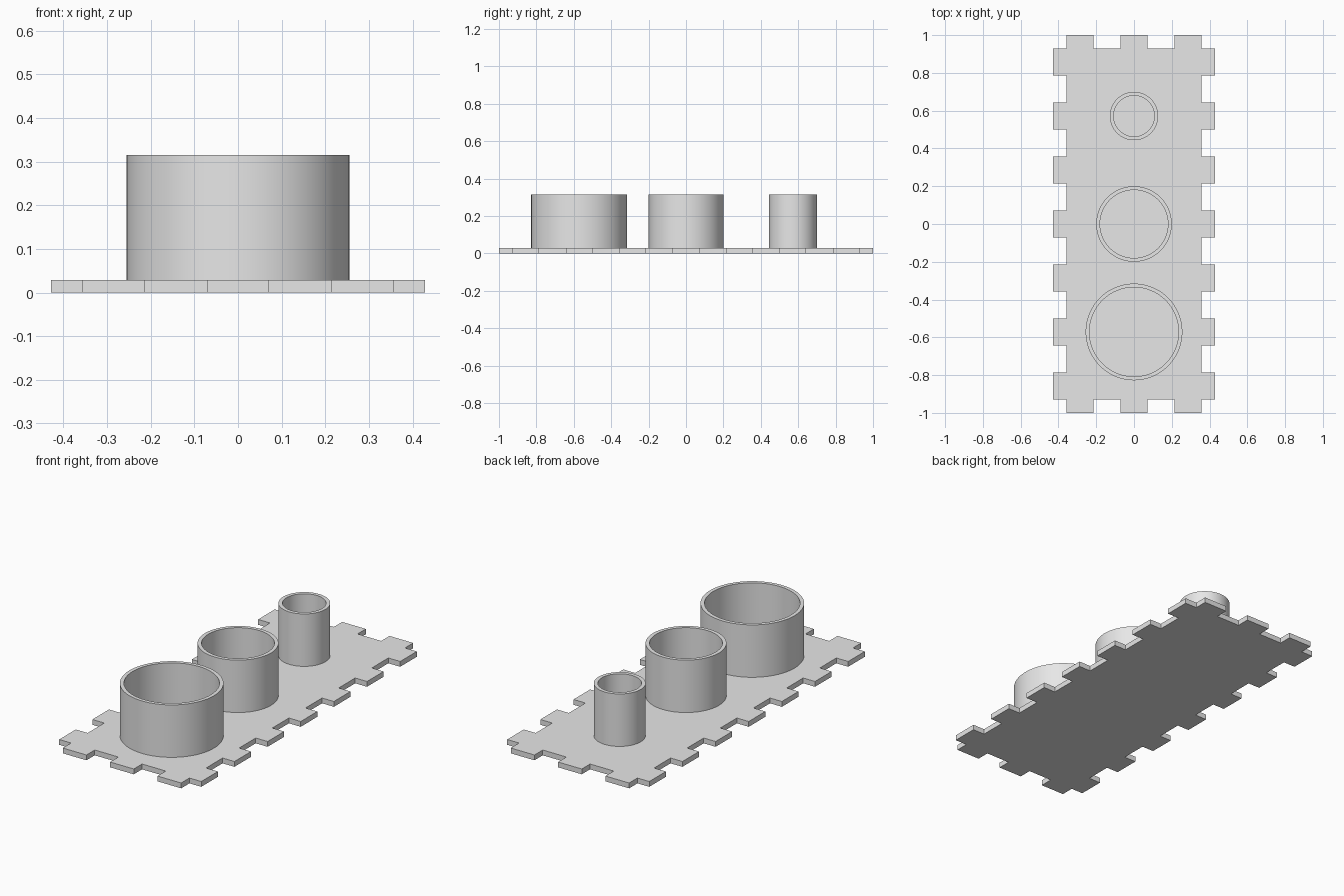
import bpy, bmesh
from math import radians
from mathutils import Matrix, Vector

cube = bpy.data.objects.get("Cube")
if cube:
    bpy.data.objects.remove(cube, do_unlink=True)

UNIT = 1 / 7            # width of one tab and of one gap
THICK = 0.029           # plate thickness
TOP = 0.315             # height of the cup rims
WALL = 0.02
SEGMENTS = 96

grey = bpy.data.materials.new("light_grey")
grey.use_nodes = True
grey.diffuse_color = (0.8, 0.8, 0.8, 1)
grey.node_tree.nodes["Principled BSDF"].inputs["Base Color"].default_value = (0.8, 0.8, 0.8, 1)


def finish(bm, name):
    bmesh.ops.recalc_face_normals(bm, faces=bm.faces)
    mesh = bpy.data.meshes.new(name)
    bm.to_mesh(mesh)
    bm.free()
    mesh.materials.append(grey)
    obj = bpy.data.objects.new(name, mesh)
    bpy.context.collection.objects.link(obj)
    return obj


def tabbed_edge(inner, tabs, turn):
    """One toothed side, drawn as the +x side and turned into place."""
    half = (2 * tabs - 1) * UNIT / 2
    outer = inner + UNIT / 2
    points = []
    for i in range(tabs):
        a = -half + 2 * i * UNIT
        b = a + UNIT
        points += [(inner, a), (outer, a), (outer, b), (inner, b)]
    points.pop()        # the next side starts at this corner
    rot = Matrix.Rotation(radians(turn), 3, "Z")
    return [rot @ Vector((x, y, 0)) for x, y in points]


# Base plate with interlocking tabs all round
bm = bmesh.new()
outline = []
for turn in (0, 90, 180, 270):
    along_side = turn % 180 == 0
    inner = (5 if along_side else 13) * UNIT / 2
    outline += tabbed_edge(inner, 7 if along_side else 3, turn)
base = bm.faces.new([bm.verts.new(p) for p in outline])
raised = bmesh.ops.extrude_face_region(bm, geom=[base])["geom"]
bmesh.ops.translate(bm, vec=(0, 0, THICK),
                    verts=[v for v in raised if isinstance(v, bmesh.types.BMVert)])
finish(bm, "base_plate")


# Open round cups, rooted inside the plate
def cup(name, y, radius):
    bm = bmesh.new()
    low = THICK / 2
    profile = [(radius, low), (radius, TOP), (radius - WALL, TOP), (radius - WALL, low)]
    verts = [bm.verts.new((r, 0, z)) for r, z in profile]
    edges = [bm.edges.new((verts[i], verts[(i + 1) % 4])) for i in range(4)]
    bmesh.ops.spin(bm, geom=verts + edges, cent=(0, 0, 0), axis=(0, 0, 1),
                   angle=radians(360), steps=SEGMENTS, use_merge=True)
    bmesh.ops.remove_doubles(bm, verts=bm.verts, dist=0.0001)
    obj = finish(bm, name)
    obj.location.y = y
    bpy.ops.object.select_all(action="DESELECT")
    obj.select_set(True)
    bpy.context.view_layer.objects.active = obj
    bpy.ops.object.shade_smooth_by_angle(angle=radians(30))


for name, y, radius in (("large_cup", -4 * UNIT, 0.256),
                        ("medium_cup", 0, 0.2),
                        ("small_cup", 4 * UNIT, 0.128)):
    cup(name, y, radius)
